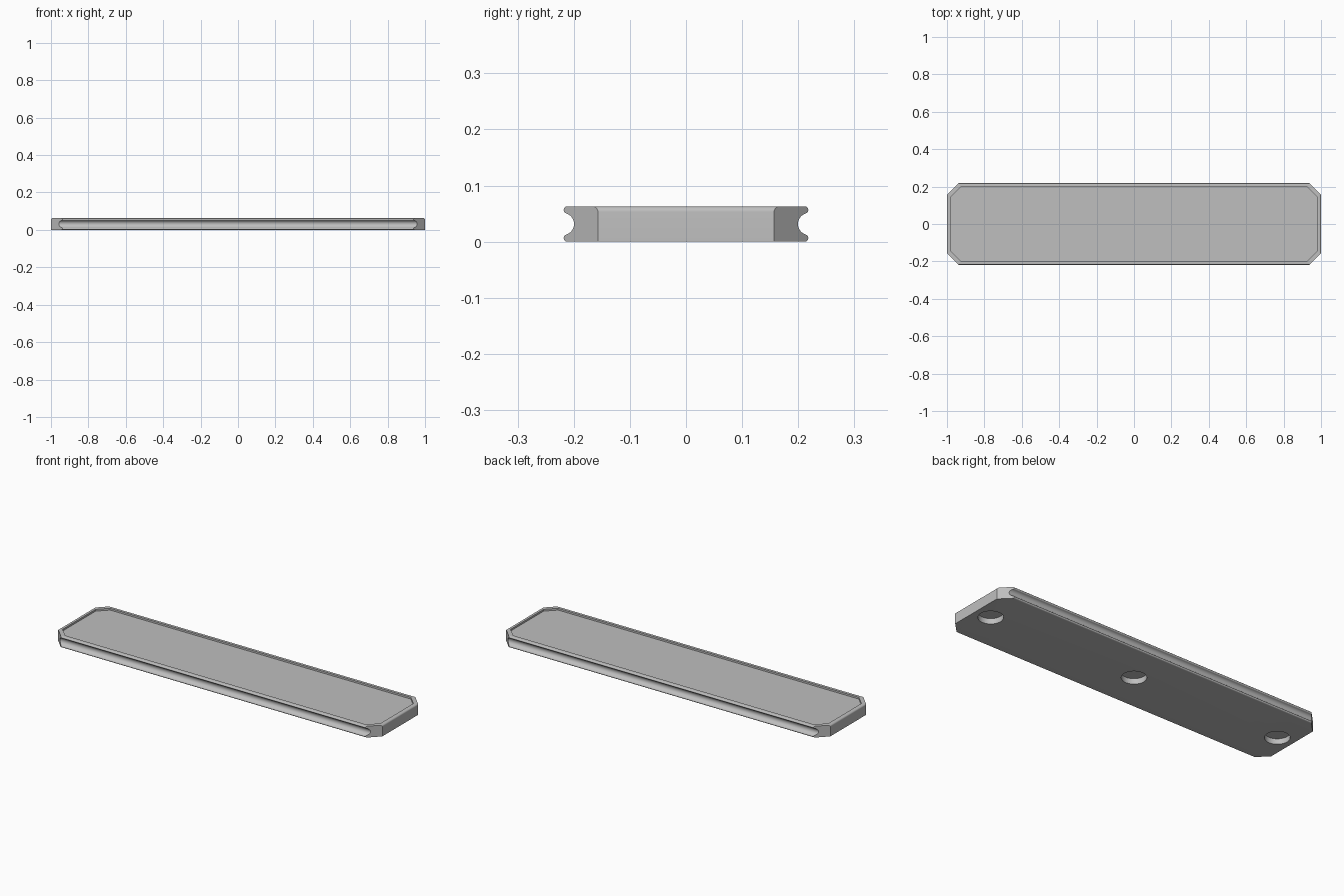
import bpy, bmesh, math

if "Cube" in bpy.data.objects:
    bpy.data.objects.remove(bpy.data.objects["Cube"])

grey = bpy.data.materials.new("plain grey")
grey.diffuse_color = (0.52, 0.52, 0.52, 1)
grey.use_nodes = True
grey.node_tree.nodes["Principled BSDF"].inputs["Base Color"].default_value = grey.diffuse_color

HX, HY, H = 1.0, 0.218, 0.063   # half length, half width, height


def prism(name, pts, offset, direction):
    """Extrude a closed 3D profile, shifted by offset, along direction."""
    bm = bmesh.new()
    face = bm.faces.new([bm.verts.new([p[i] + offset[i] for i in range(3)]) for p in pts])
    ext = bmesh.ops.extrude_face_region(bm, geom=[face])
    verts = [g for g in ext["geom"] if isinstance(g, bmesh.types.BMVert)]
    bmesh.ops.translate(bm, verts=verts, vec=direction)
    bmesh.ops.recalc_face_normals(bm, faces=bm.faces)
    me = bpy.data.meshes.new(name)
    bm.to_mesh(me)
    bm.free()
    ob = bpy.data.objects.new(name, me)
    me.materials.append(grey)
    bpy.context.collection.objects.link(ob)
    return ob


def combine(ob, tool, operation):
    """Apply a boolean, then remove the tool."""
    mod = ob.modifiers.new("cut", "BOOLEAN")
    mod.operation, mod.object, mod.solver = operation, tool, "EXACT"
    bpy.context.view_layer.objects.active = ob
    bpy.ops.object.modifier_apply(modifier=mod.name)
    bpy.data.objects.remove(tool)


def arc(cx, cz, r, a0, a1, n):
    return [(cx + r * math.cos(math.radians(a0 + (a1 - a0) * i / n)),
             cz + r * math.sin(math.radians(a0 + (a1 - a0) * i / n))) for i in range(n + 1)]


def octagon(hx, hy, c):
    """Rectangle with its corners cut off."""
    return [(hx, -hy + c, 0), (hx, hy - c, 0), (hx - c, hy, 0), (-hx + c, hy, 0),
            (-hx, hy - c, 0), (-hx, -hy + c, 0), (-hx + c, -hy, 0), (hx - c, -hy, 0)]


# Long body: rounded lips above and below a round groove
lip = 0.0065
side = (arc(HY - lip, lip, lip, -90, 70, 10)
        + arc(HY + 0.001, H / 2, 0.0195, 250, 110, 18)
        + arc(HY - lip, H - lip, lip, -70, 90, 10))
profile = side + [(-y, z) for y, z in reversed(side)]
plate = prism("label_plate", [(0, y, z) for y, z in profile], (-1.1, 0, 0), (2.2, 0, 0))

# Short ends with a rounded upper edge
end = [(HX, -0.1)] + arc(HX - 0.01, H - 0.01, 0.01, 0, 90, 8)
end_profile = end + [(-x, z) for x, z in reversed(end)]
combine(plate, prism("end_tool", [(x, 0, z) for x, z in end_profile], (0, -0.4, 0), (0, 0.8, 0)),
        "INTERSECT")

# Cut corners
combine(plate, prism("corner_tool", octagon(1.05, 0.268, 0.161), (0, 0, -0.2), (0, 0, 0.5)),
        "INTERSECT")

# Shallow top recess inside a narrow rim
combine(plate, prism("recess_tool", octagon(0.98, 0.198, 0.053), (0, 0, H - 0.01), (0, 0, 0.1)),
        "DIFFERENCE")

# Three round pockets in the underside
for x in (-0.907, 0, 0.907):
    circle = [(cx, cy, 0) for cx, cy in arc(x, 0, 0.0625, 0, 352.5, 47)]
    combine(plate, prism("pocket_tool", circle, (0, 0, -0.1), (0, 0, 0.13)), "DIFFERENCE")

# Smooth curves, sharp edges
bpy.ops.object.select_all(action="DESELECT")
plate.select_set(True)
bpy.context.view_layer.objects.active = plate
bpy.ops.object.shade_smooth_by_angle(angle=math.radians(30))
